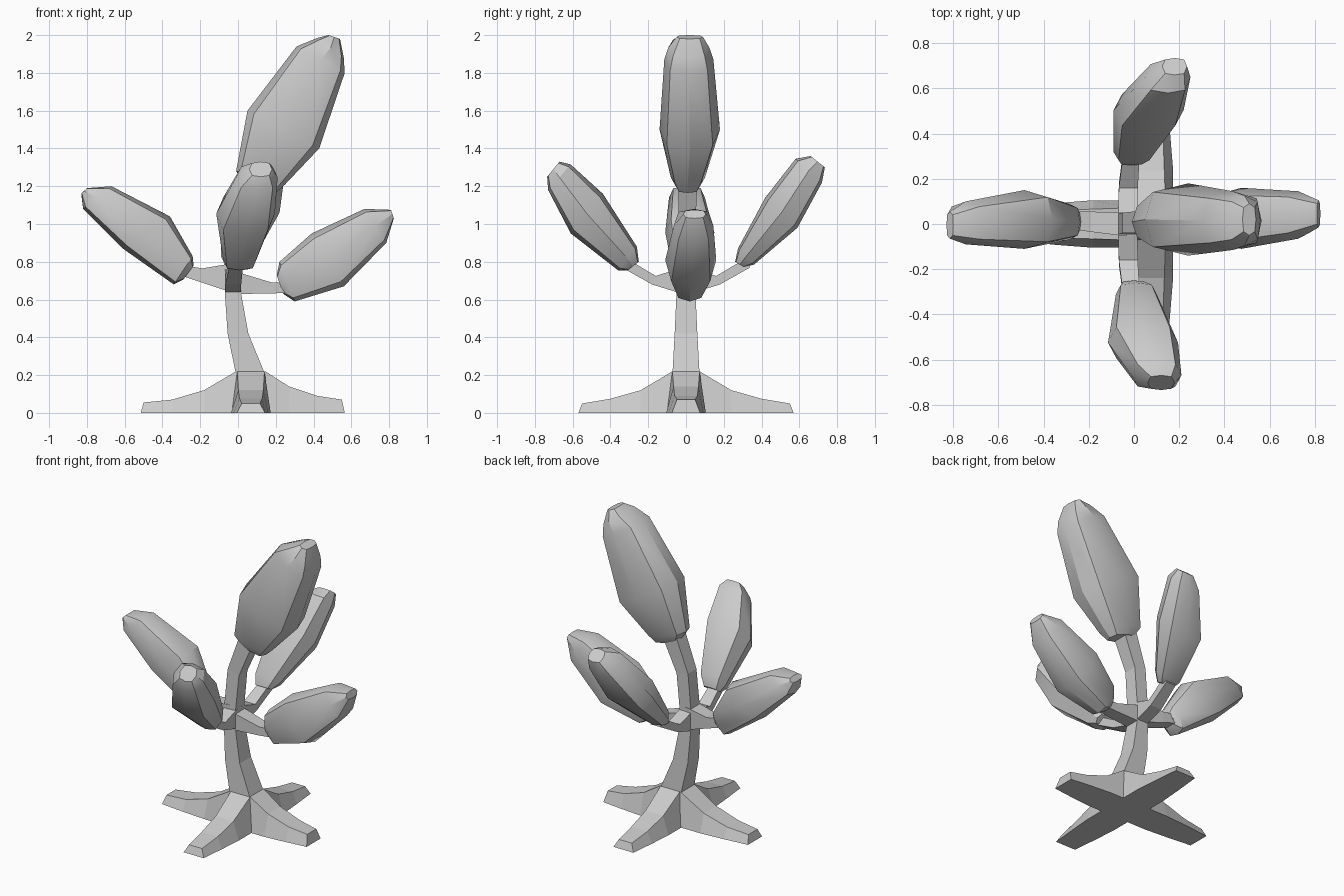
import bpy, bmesh


def loft(name, rings, smooth=False):
    """Skin a list of equal-length point rings and cap both ends."""
    bm = bmesh.new()
    vs = [[bm.verts.new(p) for p in r] for r in rings]
    n = len(vs[0])
    for a, b in zip(vs, vs[1:]):
        for i in range(n):
            j = (i + 1) % n
            bm.faces.new((a[i], a[j], b[j], b[i]))
    bm.faces.new(vs[0])
    bm.faces.new(vs[-1])
    bmesh.ops.recalc_face_normals(bm, faces=bm.faces)
    me = bpy.data.meshes.new(name)
    bm.to_mesh(me)
    bm.free()
    ob = bpy.data.objects.new(name, me)
    bpy.context.collection.objects.link(ob)
    if smooth:
        bpy.ops.object.select_all(action='DESELECT')
        bpy.context.view_layer.objects.active = ob
        ob.select_set(True)
        bpy.ops.object.shade_smooth_by_angle(angle=0.55)
    return ob


def place(plane, p, z, off):
    return (p, off, z) if plane == "xz" else (off, p, z)


def limb(name, plane, rings):
    """Four-sided limb; ring = (a, az, b, bz, half width at a, at b, offset)."""
    loft(name, [[place(plane, a, az, o - wa), place(plane, a, az, o + wa),
                 place(plane, b, bz, o + wb), place(plane, b, bz, o - wb)]
                for a, az, b, bz, wa, wb, o in rings])


def leaf(name, plane, rings):
    """Pillow-like foliage; ring = (a, az, b, bz, half thickness, offset)."""
    section = [(1, 0), (.82, .76), (0, 1), (-.82, .76),
               (-1, 0), (-.82, -.76), (0, -1), (.82, -.76)]
    out = []
    for a, az, b, bz, w, o in rings:
        out.append([place(plane, (a + b) / 2 + s * (a - b) / 2,
                          (az + bz) / 2 + s * (az - bz) / 2, o + t * w)
                    for s, t in section])
    loft(name, out, True)


# Roots: top profile running out from the trunk base
def root(name, plane, start, off, profile, tip):
    prof = [start] + profile
    widths = [(.072, .105), (.072, .105), (.066, .105), (.06, .092), (.048, .075)]
    rings = []
    for i, ((p, z), (wt, wb)) in enumerate(zip(prof, widths)):
        rings.append((p, z, tip if i == len(prof) - 1 else p, 0, wt, wb, off))
    limb(name, plane, rings)


root("root_right", "xz", (.07, .22), 0, [(.145, .22), (.27, .14), (.42, .09), (.55, .07)], .565)
root("root_left", "xz", (.07, .22), 0, [(-.01, .22), (-.18, .12), (-.35, .07), (-.50, .055)], -.515)
for name, s in (("root_back", 1), ("root_front", -1)):
    root(name, "yz", (0, .22), .068,
         [(s * .072, .22), (s * .24, .12), (s * .40, .075), (s * .55, .05)], s * .57)

# Trunk
limb("trunk", "xz", [
    (-.01, .20, .145, .20, .072, .072, 0),
    (-.055, .42, .055, .42, .06, .06, 0),
    (-.07, .64, .015, .64, .05, .05, 0),
    (-.07, .77, .015, .77, .047, .047, 0),
    (-.05, 1.02, .035, 1.0, .045, .045, .005),
    (.04, 1.27, .13, 1.22, .05, .05, .01)])

# Branches
limb("branch_right", "xz", [
    (-.03, .75, -.03, .63, .05, .05, 0), (.015, .74, .015, .63, .05, .05, 0),
    (.18, .69, .18, .632, .042, .042, .01), (.32, .69, .32, .64, .035, .035, .02)])
limb("branch_left", "xz", [
    (-.03, .79, -.03, .64, .05, .05, 0), (-.07, .785, -.07, .65, .05, .05, 0),
    (-.19, .765, -.19, .69, .045, .045, .01), (-.33, .79, -.31, .73, .035, .035, .02)])
for name, s in (("branch_back", 1), ("branch_front", -1)):
    limb(name, "yz", [
        (0, .77, 0, .63, .043, .043, -.027), (s * .05, .76, s * .05, .64, .043, .043, -.027),
        (s * .16, .725, s * .18, .68, .042, .042, -.025),
        (s * .32, .82, s * .34, .77, .036, .036, -.01)])

# Foliage
leaf("foliage_top", "xz", [
    (.03, 1.22, .20, 1.165, .06, .01), (-.01, 1.28, .25, 1.21, .09, .01),
    (.05, 1.60, .43, 1.40, .16, .02), (.31, 1.94, .565, 1.80, .13, .015),
    (.42, 1.985, .56, 1.88, .11, .015), (.48, 2.0, .54, 1.98, .07, .02)])
leaf("foliage_left", "xz", [
    (-.235, .78, -.29, .705, .05, .01), (-.24, .83, -.34, .68, .08, .01),
    (-.36, 1.04, -.61, .87, .13, .02), (-.67, 1.2, -.82, 1.08, .095, .005),
    (-.80, 1.19, -.83, 1.16, .06, -.005)])
leaf("foliage_right", "xz", [
    (.205, .73, .24, .63, .05, .02), (.22, .80, .30, .59, .08, .02),
    (.39, .95, .56, .67, .135, .025), (.67, 1.08, .785, .90, .105, .04),
    (.81, 1.075, .825, 1.03, .06, .045)])
leaf("foliage_front", "yz", [
    (-.25, .80, -.31, .755, .06, 0), (-.26, .88, -.36, .755, .09, .01),
    (-.44, 1.16, -.61, .95, .155, .04), (-.61, 1.315, -.73, 1.18, .11, .10),
    (-.67, 1.33, -.735, 1.25, .06, .12)])
leaf("foliage_back", "yz", [
    (.26, .80, .31, .772, .06, -.01), (.275, .87, .36, .785, .09, 0),
    (.42, 1.14, .59, .98, .155, .065), (.58, 1.345, .72, 1.22, .10, .15),
    (.66, 1.36, .735, 1.30, .055, .18)])
